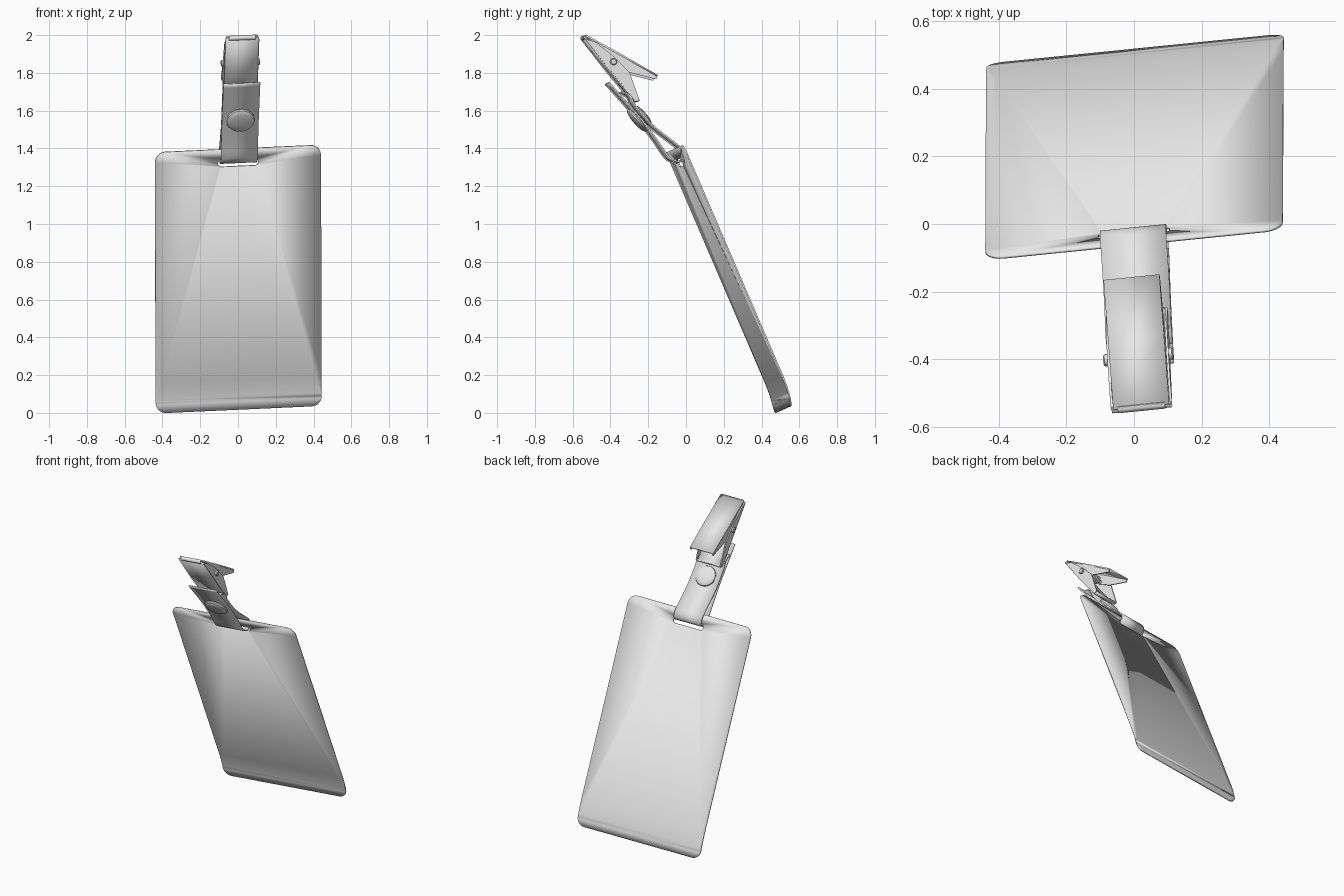
import bpy, bmesh, math
from mathutils import Vector, Matrix

if "Cube" in bpy.data.objects:
    bpy.data.objects.remove(bpy.data.objects["Cube"])

grey = bpy.data.materials.new("light_grey")
grey.diffuse_color = (0.8, 0.8, 0.8, 1)
grey.use_nodes = True
grey.node_tree.nodes["Principled BSDF"].inputs["Base Color"].default_value = grey.diffuse_color

# Tilted frame: local x runs across the badge, local y/z is its side profile
ex = Vector((0.993, 0.10, 0.045)).normalized()
ey = (Vector((0, 1, 0)) - ex * ex.y).normalized()
ez = ex.cross(ey)
FRAME = Matrix((ex, ey, ez)).transposed().to_4x4()
FRAME.translation = (0.057, 0.005, 0)


def finish(name, bm, thickness=0, angle=35):
    bmesh.ops.recalc_face_normals(bm, faces=bm.faces)
    me = bpy.data.meshes.new(name)
    bm.to_mesh(me)
    bm.free()
    me.materials.append(grey)
    ob = bpy.data.objects.new(name, me)
    bpy.context.collection.objects.link(ob)
    ob.matrix_world = FRAME
    if thickness:
        mod = ob.modifiers.new("thickness", 'SOLIDIFY')
        mod.thickness, mod.offset = thickness, 0
    bpy.ops.object.select_all(action='DESELECT')
    ob.select_set(True)
    bpy.context.view_layer.objects.active = ob
    bpy.ops.object.shade_smooth_by_angle(angle=math.radians(angle))
    return ob


def smooth_path(pts, n=5):
    """Catmull-Rom curve through side-profile points."""
    p = [Vector(q) for q in pts]
    p = [2 * p[0] - p[1]] + p + [2 * p[-1] - p[-2]]
    out = []
    for a, b, c, d in zip(p, p[1:], p[2:], p[3:]):
        for i in range(n):
            t = i / n
            out.append(0.5 * (2 * b + (c - a) * t + (2 * a - 5 * b + 4 * c - d) * t * t
                              + (3 * b - a - 3 * c + d) * t ** 3))
    return out + [p[-2]]


def ribbon(name, path, half, thickness):
    """Strip of the given half width following a side profile."""
    bm = bmesh.new()
    rows = [[bm.verts.new((s * half, q[0], q[1])) for s in (-1, 1)] for q in path]
    for a, b in zip(rows, rows[1:]):
        bm.faces.new((a[0], a[1], b[1], b[0]))
    return finish(name, bm, thickness)


def prism(name, pts, u0, u1):
    """Side-profile polygon extruded across the width."""
    bm = bmesh.new()
    f = bm.faces.new([bm.verts.new((u0, y, z)) for y, z in pts])
    r = bmesh.ops.extrude_face_region(bm, geom=[f])
    vs = [v for v in r["geom"] if isinstance(v, bmesh.types.BMVert)]
    bmesh.ops.translate(bm, verts=vs, vec=(u1 - u0, 0, 0))
    return finish(name, bm)


def lathe(name, rings, centre, axis, seg=32):
    """Turned solid from (radius, height) rings."""
    rot = Vector((0, 0, 1)).rotation_difference(Vector(axis)).to_matrix()
    bm = bmesh.new()
    rows = [[bm.verts.new(Vector(centre) + rot @ Vector((
        r * math.cos(k * math.tau / seg), r * math.sin(k * math.tau / seg), h)))
        for k in range(seg)] for r, h in rings]
    for a, b in zip(rows, rows[1:]):
        for k in range(seg):
            j = (k + 1) % seg
            bm.faces.new((a[k], a[j], b[j], b[k]))
    bm.faces.new(rows[0])
    bm.faces.new(rows[-1])
    return finish(name, bm)


def rounded_rect(hw, z0, z1, r, n=7):
    pts = []
    for i, (sx, z) in enumerate(((1, z1 - r), (-1, z1 - r), (-1, z0 + r), (1, z0 + r))):
        for k in range(n + 1):
            a = (i + k / n) * math.pi / 2
            pts.append((sx * (hw - r) + r * math.cos(a), z + r * math.sin(a)))
    return pts


# Card with rounded corners, a strap slot and a softly bent lower edge
bm = bmesh.new()
for outline in (rounded_rect(0.442, 0.02, 1.40, 0.055), rounded_rect(0.106, 1.308, 1.346, 0.015)):
    vs = [bm.verts.new((u, 0, z)) for u, z in outline]
    for a, b in zip(vs, vs[1:] + vs[:1]):
        bm.edges.new((a, b))
bmesh.ops.triangle_fill(bm, edges=bm.edges[:], use_beauty=True)
for z in (0.06, 0.09, 0.12, 0.15, 0.18):
    bmesh.ops.bisect_plane(bm, geom=bm.verts[:] + bm.edges[:] + bm.faces[:],
                           plane_co=(0, 0, z), plane_no=(0, 0, 1))
for v in bm.verts:
    z = v.co.z
    v.co.y = -0.065 + 0.433 * (1.40 - z) - 0.8 * max(0, 0.18 - z) ** 2
finish("card", bm, 0.008)

# Strap: front tail, loop through the slot, back layer up to the clip
strap = [(-0.425, 1.745), (-0.34, 1.65), (-0.25, 1.548), (-0.165, 1.435), (-0.115, 1.362),
         (-0.085, 1.337), (-0.045, 1.328), (-0.02, 1.35), (-0.028, 1.387), (-0.065, 1.42),
         (-0.18, 1.508), (-0.238, 1.568), (-0.29, 1.632), (-0.31, 1.672),
         (-0.345, 1.692), (-0.368, 1.69)]
ribbon("strap", smooth_path(strap), 0.098, 0.008)

# Snap button on both strap faces
dome = [(0.060, 0), (0.073, 0.004), (0.076, 0.011), (0.073, 0.018), (0.063, 0.024),
        (0.045, 0.028), (0.02, 0.030)]
front = Vector((0, -0.75, -0.66))
mid = Vector((0, -0.252, 1.560))
lathe("front_button", dome, mid + front * 0.006, front)
lathe("back_button", [(r * 0.9, h) for r, h in dome], mid - front * 0.010, -front)

# Clip plates
ribbon("clip_jaw", [(-0.555, 1.985), (-0.42, 1.812), (-0.285, 1.648), (-0.262, 1.652)], 0.088, 0.008)
ribbon("clip_lever", [(-0.548, 1.995), (-0.35, 1.887), (-0.165, 1.782)], 0.083, 0.009)

# Clip side walls
jaw_wall = [(-0.55, 1.975), (-0.285, 1.648), (-0.262, 1.655), (-0.315, 1.80), (-0.40, 1.885),
            (-0.50, 1.962)]
lever_wall = [(-0.535, 1.985), (-0.165, 1.782), (-0.172, 1.764), (-0.32, 1.80), (-0.42, 1.85)]
for s, side in ((-1, "left"), (1, "right")):
    prism(f"jaw_wall_{side}", jaw_wall, s * 0.084, s * 0.091)
    prism(f"lever_wall_{side}", lever_wall, s * 0.076, s * 0.083)
    lathe(f"pin_head_{side}", [(0.018, 0), (0.018, 0.010), (0.013, 0.014)],
          (s * 0.090, -0.40, 1.855), (s, 0, 0), 16)

# Hinge pin, spring coil and rolled jaw tip
lathe("hinge_pin", [(0.010, -0.092), (0.010, 0.092)], (0, -0.40, 1.855), (1, 0, 0), 12)
coil = []
for i in range(8):
    h = -0.05 + i * 0.0125
    coil += [(0.021, h), (0.027, h + 0.003), (0.027, h + 0.009)]
lathe("spring_coil", coil + [(0.021, 0.05)], (0, -0.40, 1.855), (1, 0, 0), 16)
lathe("jaw_tip", [(0.013, -0.07), (0.013, 0.07)], (0, -0.547, 1.985), (1, 0, 0), 12)
